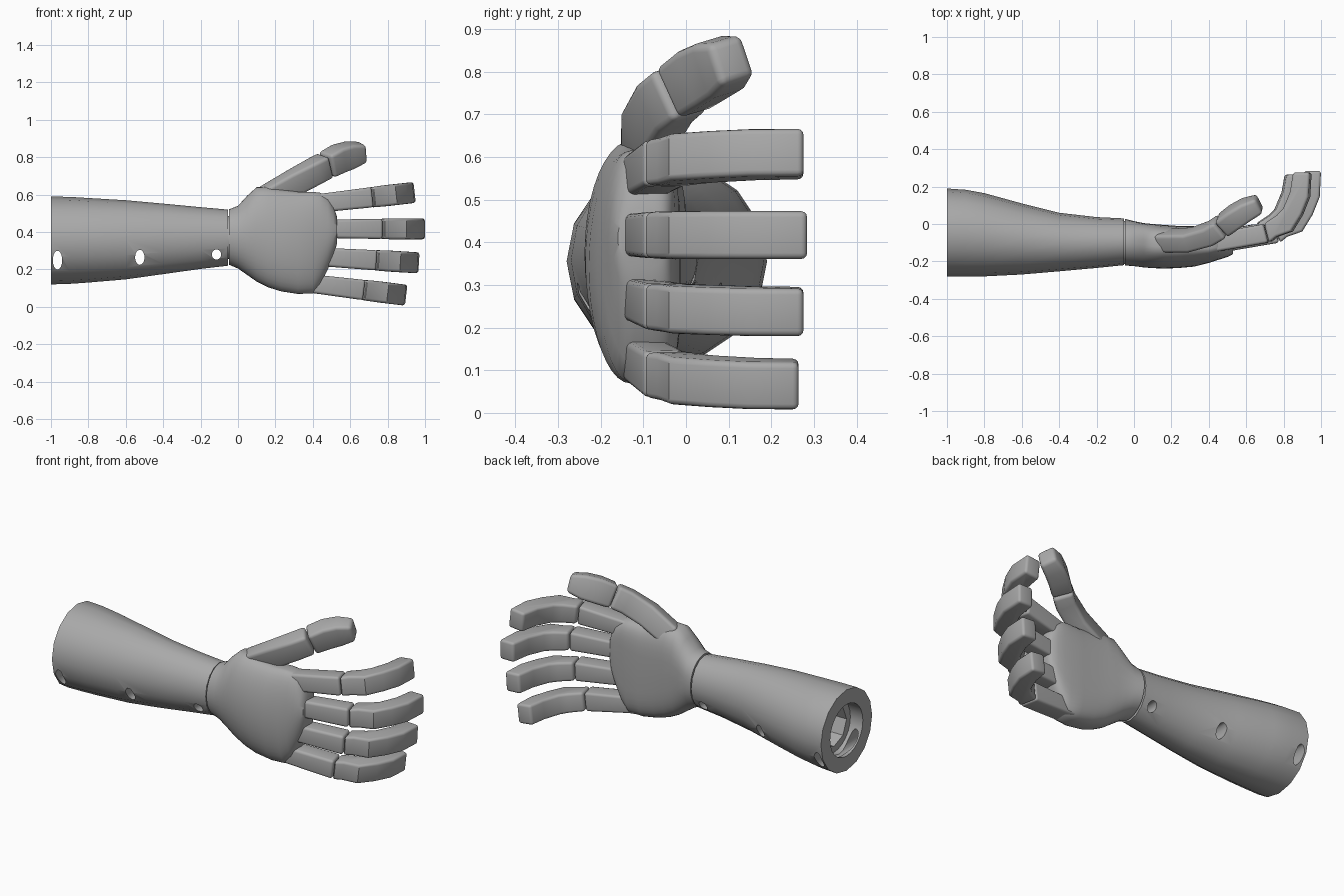
import bpy, bmesh, math
from mathutils import Vector, Matrix

if "Cube" in bpy.data.objects:
    bpy.data.objects.remove(bpy.data.objects["Cube"], do_unlink=True)

grey = bpy.data.materials.new("matte_grey")
grey.use_nodes = True
grey.diffuse_color = (0.4, 0.4, 0.4, 1)
grey.node_tree.nodes["Principled BSDF"].inputs["Base Color"].default_value = (0.4, 0.4, 0.4, 1)


def loft(name, rings):
    """Skin a list of equal-length point rings and cap both ends."""
    bm = bmesh.new()
    loops = [[bm.verts.new(p) for p in ring] for ring in rings]
    n = len(loops[0])
    for a, b in zip(loops, loops[1:]):
        for i in range(n):
            j = (i + 1) % n
            bm.faces.new((a[i], a[j], b[j], b[i]))
    bm.faces.new(loops[0])
    bm.faces.new(loops[-1])
    bmesh.ops.recalc_face_normals(bm, faces=bm.faces)
    mesh = bpy.data.meshes.new(name)
    bm.to_mesh(mesh)
    bm.free()
    mesh.materials.append(grey)
    obj = bpy.data.objects.new(name, mesh)
    bpy.context.collection.objects.link(obj)
    return obj


def finish(obj, bevel=0, angle=35):
    """Apply modifiers and shade."""
    if bevel:
        mod = obj.modifiers.new("soft_edges", 'BEVEL')
        mod.width, mod.segments, mod.limit_method = bevel, 3, 'ANGLE'
        mod.angle_limit = math.radians(40)
    bpy.ops.object.select_all(action='DESELECT')
    obj.select_set(True)
    bpy.context.view_layer.objects.active = obj
    for mod in list(obj.modifiers):
        bpy.ops.object.modifier_apply(modifier=mod.name)
    bpy.ops.object.shade_smooth_by_angle(angle=math.radians(angle))


def spow(v, e):
    return math.copysign(abs(v) ** e, v)


def section(x, z0, z1, front, back, split, flat, n):
    """Cross-section with a round front half and a flatter back half."""
    ring = []
    for i in range(n):
        a = 2 * math.pi * i / n
        c, s = math.cos(a), math.sin(a)
        e = flat if s > 0 else 1
        reach = back - split if s > 0 else split - front
        ring.append((x, split + reach * spow(s, e),
                     (z0 + z1) / 2 + (z1 - z0) / 2 * spow(c, e)))
    return ring


def cylinder(name, centre, radius, length, axis, stretch=1, n=24):
    """Elliptical cylinder along x or y, stretched in z."""
    rings = []
    for h in (-length / 2, length / 2):
        ring = []
        for i in range(n):
            a = 2 * math.pi * i / n
            u, w = radius * math.cos(a), radius * stretch * math.sin(a)
            ring.append(Vector(centre) + Vector((h, u, w) if axis == 'x' else (u, h, w)))
        rings.append(ring)
    return loft(name, rings)


# Forearm: x, bottom, top, front, back
arm = [(-1, .12, .59, -.28, .19), (-.9, .123, .588, -.28, .183), (-.8, .13, .582, -.28, .165),
       (-.6, .147, .57, -.27, .11), (-.4, .175, .552, -.253, .06), (-.2, .203, .533, -.235, .037),
       (-.054, .22, .52, -.22, .03)]
forearm = loft("forearm", [section(x, a, b, f, k, (f + k) / 2, 1, 16) for x, a, b, f, k in arm])

# Stepped socket and cross holes in the forearm
cutters = [cylinder("socket_cutter", (-1, -.045, .355), .15, .16, 'x'),
           cylinder("deep_socket_cutter", (-.9, -.045, .355), .115, .5, 'x', n=8)]
for x, z, tall in ((-.965, .25, 2), (-.525, .265, 1.6), (-.115, .28, 1.1)):
    cutters.append(cylinder("cross_hole_cutter", (x, -.05, z), .025, .8, 'y', tall))
for cutter in cutters:
    cutter.hide_render = True
    mod = forearm.modifiers.new("cut", 'BOOLEAN')
    mod.operation, mod.solver, mod.object = 'DIFFERENCE', 'EXACT', cutter
finish(forearm)
for cutter in cutters:
    bpy.data.objects.remove(cutter, do_unlink=True)

# Wrist core between forearm and palm
finish(cylinder("wrist_core", (-.05, -.1, .37), .115, .06, 'x'))

# Palm: x, bottom, top, front, back, split line, flatness of the back
hand = [(-.047, .225, .522, -.222, .027, -.1, 1), (0, .205, .54, -.225, .015, -.1, .9),
        (.05, .17, .595, -.232, .005, -.11, .75), (.1, .135, .64, -.236, 0, -.12, .65),
        (.16, .105, .64, -.238, -.005, -.125, .6), (.23, .083, .627, -.236, -.01, -.13, .55),
        (.32, .069, .615, -.228, -.012, -.13, .5), (.4, .072, .615, -.208, -.015, -.13, .45),
        (.44, .12, .61, -.195, -.02, -.125, .45), (.48, .2, .585, -.183, -.025, -.12, .45),
        (.51, .27, .54, -.172, -.035, -.115, .5), (.53, .34, .48, -.16, -.05, -.11, .6)]
finish(loft("palm", [section(*row, 40) for row in hand]), angle=50)

# Finger side outlines as (along, depth): front edge out, back edge home
proximal = [(.42, -.145), (.5, -.147), (.775, -.1), (.75, .0), (.5, -.045), (.42, -.045)]
fingertip = [(.78, -.1), (.82, -.068), (.9, -.04), (.955, .05), (.993, .145), (1, .284),
             (.91, .284), (.893, .17), (.855, .08), (.82, .045), (.754, .002)]


def finger(name, tip, z_tip, tilt, reach):
    """Extrude both outlines across the finger, then splay it around the tip."""
    turn = Matrix.Rotation(math.radians(-tilt), 3, 'Y')
    for part, outline in (("base", proximal), ("tip", fingertip)):
        rings = []
        for side in (-1, 1):
            ring = []
            for x, y in outline:
                half = .048 + .008 * min(1, max(0, (x - .5) / .35))
                p = turn @ Vector((x - 1, 0, side * half))
                ring.append((tip + p.x, y if y < .2 else y * reach, z_tip + p.z))
            rings.append(ring)
        finish(loft(name + "_" + part, rings), .014)


finger("index_finger", .945, .612, 6.5, .97)
finger("middle_finger", 1, .417, 0, 1)
finger("ring_finger", .968, .235, -3.5, .97)
finger("little_finger", .9, .062, -7, .93)


def thumb(name, path):
    """Box sections following a path of (point, half width, half depth)."""
    pts = [Vector(p) for p, w, d in path]
    rings = []
    for i, (p, w, d) in enumerate(path):
        t = (pts[min(i + 1, len(pts) - 1)] - pts[max(i - 1, 0)]).normalized()
        u = (Vector((0, -.3, 1)) - t * t.dot(Vector((0, -.3, 1)))).normalized()
        v = t.cross(u)
        rings.append([pts[i] + u * w * a + v * d * b
                      for a, b in ((1, 1), (1, -1), (-1, -1), (-1, 1))])
    finish(loft(name, rings), .018)


thumb("thumb_base", [((.14, -.09, .575), .062, .05), ((.3, -.085, .665), .065, .052),
                     ((.41, -.05, .725), .065, .054), ((.47, -.012, .757), .065, .054)])
thumb("thumb_tip", [((.474, -.009, .759), .066, .055), ((.54, .04, .793), .07, .056),
                    ((.6, .077, .812), .067, .054), ((.672, .108, .828), .05, .045)])
